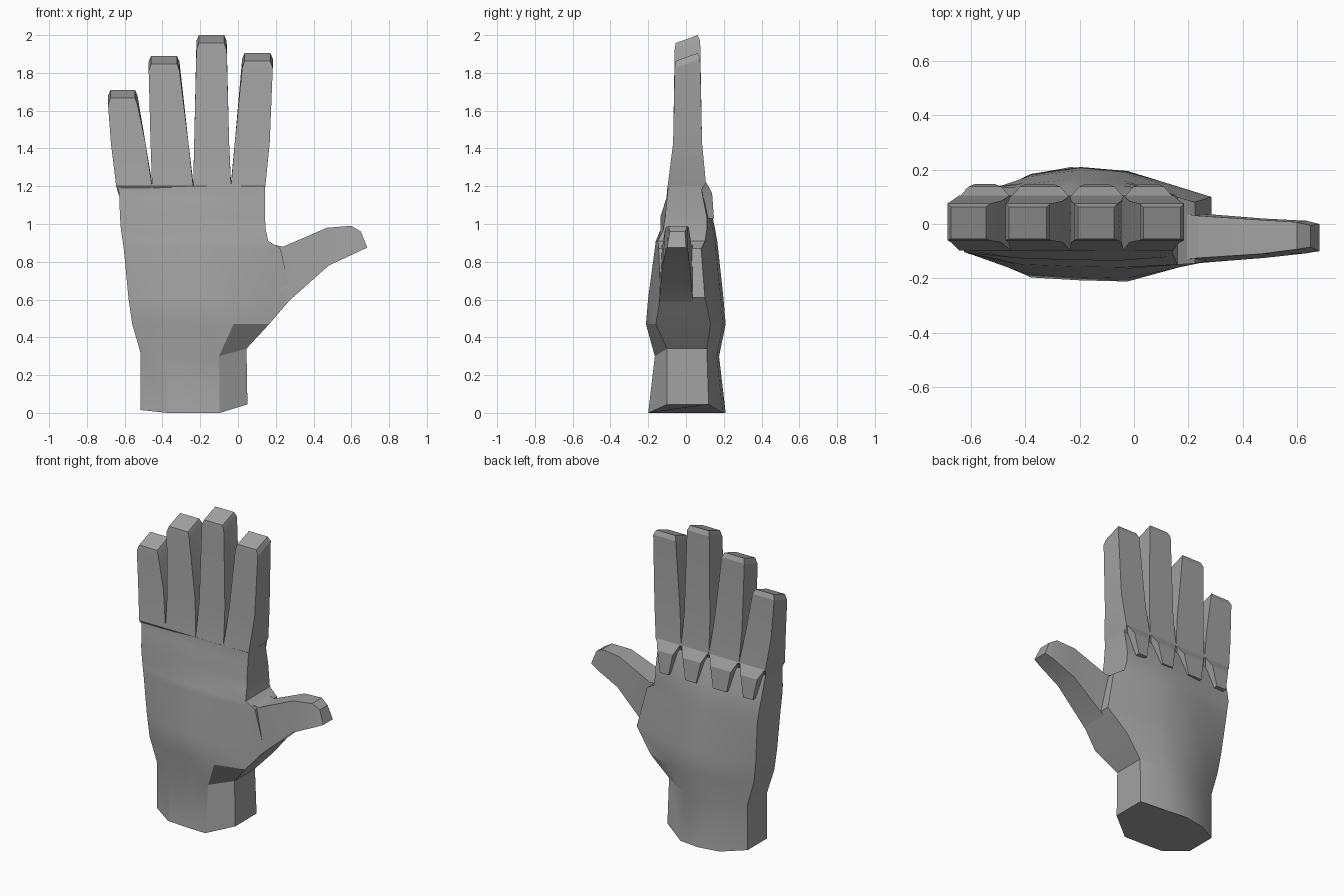
import bpy, bmesh, math

cube = bpy.data.objects.get("Cube")
if cube:
    bpy.data.objects.remove(cube, do_unlink=True)

skin = bpy.data.materials.new("grey_skin")
skin.use_nodes = True
GREY = (0.36, 0.36, 0.36, 1)
skin.diffuse_color = GREY
skin.node_tree.nodes["Principled BSDF"].inputs["Base Color"].default_value = GREY


def loft(name, rings, angle):
    """Skin a list of equal-length point rings and cap both ends."""
    bm = bmesh.new()
    loops = [[bm.verts.new(p) for p in ring] for ring in rings]
    n = len(loops[0])
    for a, b in zip(loops, loops[1:]):
        for i in range(n):
            j = (i + 1) % n
            bm.faces.new((a[i], a[j], b[j], b[i]))
    bm.faces.new(loops[0])
    bm.faces.new(loops[-1])
    bmesh.ops.recalc_face_normals(bm, faces=bm.faces)
    mesh = bpy.data.meshes.new(name)
    bm.to_mesh(mesh)
    bm.free()
    mesh.materials.append(skin)
    obj = bpy.data.objects.new(name, mesh)
    bpy.context.collection.objects.link(obj)
    bpy.ops.object.select_all(action='DESELECT')
    obj.select_set(True)
    bpy.context.view_layer.objects.active = obj
    bpy.ops.object.shade_smooth_by_angle(angle=math.radians(angle))
    return obj


def section(z, xl, xr, front, back, right, left=(-0.1, 0.1), zl=0, zr=0):
    """Ten-sided cross-section of the wrist and palm."""
    def at(t):
        return xl + (min(xr, 0.17) - xl) * t
    return [(xr, right[0], z + zr), (at(0.74), front, z), (at(0.5), front * 0.98, z),
            (at(0.25), front * 0.93, z), (xl, left[0], z + zl), (xl, left[1], z + zl),
            (at(0.25), back * 0.88, z), (at(0.5), back, z), (at(0.74), back * 0.93, z),
            (xr, right[1], z + zr)]


# Wrist and palm
palm = [
    section(0.0, -0.515, 0.05, -0.20, 0.21, (-0.10, 0.12), zl=0.015, zr=0.045),
    section(0.30, -0.515, 0.045, -0.165, 0.175, (-0.10, 0.11), zl=0.015, zr=0.04),
    section(0.47, -0.56, 0.165, -0.212, 0.21, (-0.16, 0.13), (-0.11, 0.10)),
    section(0.61, -0.58, 0.285, -0.20, 0.198, (-0.135, 0.10), (-0.11, 0.11)),
    section(0.87, -0.605, 0.225, -0.165, 0.17, (-0.145, 0.08), (-0.11, 0.13)),
    section(0.91, -0.61, 0.16, -0.16, 0.165, (-0.15, 0.10), (-0.11, 0.13)),
    section(0.97, -0.62, 0.147, -0.135, 0.155, (-0.12, 0.11), (-0.105, 0.13)),
    section(1.04, -0.625, 0.142, -0.135, 0.14, (-0.11, 0.11), (-0.105, 0.115)),
    section(1.14, -0.628, 0.142, -0.103, 0.105, (-0.10, 0.09), (-0.095, 0.09)),
    section(1.20, -0.635, 0.143, -0.098, 0.085, (-0.095, 0.08), (-0.09, 0.08)),
]
loft("palm", palm, 22)


def box_ring(xl, xr, front, back, z_front, z_back):
    return [(xl, front, z_front), (xr, front, z_front),
            (xr, back, z_back), (xl, back, z_back)]


# Fingers: base span, middle span, tip span, top height
FINGERS = {
    "little_finger": ((-0.645, -0.455), (-0.673, -0.49), (-0.688, -0.532), 1.71),
    "ring_finger": ((-0.455, -0.237), (-0.463, -0.262), (-0.473, -0.31), 1.89),
    "middle_finger": ((-0.237, -0.037), (-0.232, -0.047), (-0.22, -0.06), 2.00),
    "index_finger": ((-0.037, 0.145), (-0.017, 0.168), (0.022, 0.184), 1.905),
}
for name, (base, mid, tip, top) in FINGERS.items():
    loft(name, [
        box_ring(base[0] + 0.03, base[1] - 0.03, -0.04, 0.04, 1.10, 1.10),
        box_ring(*base, -0.097, 0.105, 1.20, 1.22),
        box_ring(*mid, -0.068, 0.085, 1.43, 1.43),
        box_ring(*tip, -0.06, 0.075, top - 0.08, top - 0.03),
        box_ring(tip[0] + 0.013, tip[1] - 0.013, -0.055, 0.062, top - 0.042, top),
    ], 20)
    # Wedge-shaped knuckle at the back of the finger base
    a, b = base
    loft(name.replace("finger", "knuckle"), [
        box_ring(a + 0.06, b - 0.06, 0.05, 0.148, 1.03, 1.03),
        box_ring(a + 0.035, b - 0.035, 0.05, 0.138, 1.16, 1.165),
        box_ring(a + 0.005, b - 0.005, 0.05, 0.104, 1.22, 1.225),
    ], 20)


# Thumb: upper and lower (x, z) edge with front and back y at each station
THUMB = [
    ((0.13, 0.90), (0.17, 0.50), -0.150, 0.05),
    ((0.24, 0.88), (0.29, 0.61), -0.140, 0.035),
    ((0.47, 0.98), (0.48, 0.78), -0.125, 0.02),
    ((0.60, 0.99), (0.635, 0.852), -0.108, 0.012),
    ((0.65, 0.96), (0.684, 0.875), -0.10, 0.0),
]
loft("thumb", [[(u[0], f + 0.015, u[1]), (lo[0], f, lo[1]),
                (lo[0], b, lo[1]), (u[0], b - 0.005, u[1])]
               for u, lo, f, b in THUMB], 20)
